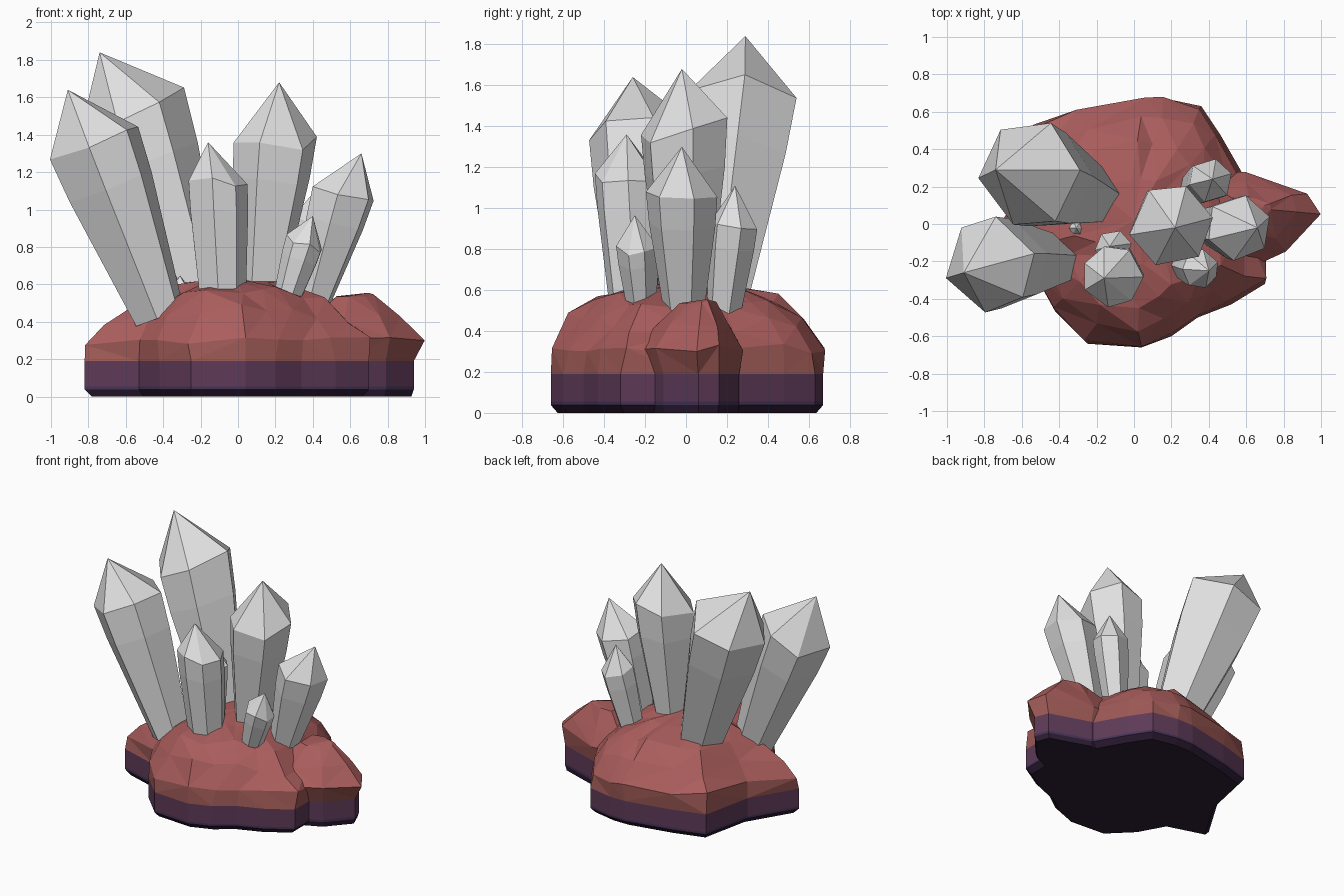
import bpy, bmesh, math, random
from mathutils import Vector

if "Cube" in bpy.data.objects:
    bpy.data.objects.remove(bpy.data.objects["Cube"])

def mat(name, rgb):
    m = bpy.data.materials.new(name)
    m.diffuse_color = (*rgb, 1)
    m.use_nodes = True
    m.node_tree.nodes["Principled BSDF"].inputs["Base Color"].default_value = m.diffuse_color
    return m

BASE_DARK = mat("near black violet", (0.026, 0.012, 0.034))
INDIGO = mat("indigo edge", (0.060, 0.032, 0.095))
PURPLE = mat("plum band", (0.110, 0.042, 0.095))
RED_LOW = mat("dull red rock", (0.33, 0.098, 0.090))
RED = mat("red rock", (0.40, 0.110, 0.108))
CRYSTAL = mat("pale grey crystal", (0.75, 0.75, 0.75))

def finish(name, bm, mats):
    bmesh.ops.recalc_face_normals(bm, faces=bm.faces)
    me = bpy.data.meshes.new(name)
    bm.to_mesh(me)
    bm.free()
    for m in mats:
        me.materials.append(m)
    ob = bpy.data.objects.new(name, me)
    bpy.context.collection.objects.link(ob)
    return ob

def skin(bm, rings, apex):
    """Bridge rings of vertices, cap the bottom, close the top at an apex."""
    n = len(rings[0])
    bm.faces.new(rings[0])
    for a, b in zip(rings, rings[1:]):
        for i in range(n):
            j = (i + 1) % n
            bm.faces.new((a[i], a[j], b[j], b[i]))
    for i in range(n):
        bm.faces.new((rings[-1][i], rings[-1][(i + 1) % n], apex))

def rock(name, outline, centre, levels, peak, jitter, seed, fall=0.0):
    """Stack scaled copies of an outline; levels are (height, scale).
    fall lowers the upper levels towards the left and right ends."""
    rnd = random.Random(seed)
    bm = bmesh.new()
    c = Vector(centre)
    rings = []
    for z, s in levels:
        ring = []
        for x, y in outline:
            p = c + (Vector((x, y)) - c) * s
            j = jitter * s if z > 0.25 else 0
            drop = fall * max(0, abs(p.x) - 0.25) if z > 0.4 else 0
            ring.append(bm.verts.new((p.x + rnd.uniform(-j, j) * 0.7,
                                      p.y + rnd.uniform(-j, j) * 0.7,
                                      z * (1 - drop) + rnd.uniform(-j, j))))
        rings.append(ring)
    skin(bm, rings, bm.verts.new(peak))
    # colour by height
    for f in bm.faces:
        z = f.calc_center_median().z
        f.material_index = 0 if z < 0.035 else 1 if z < 0.056 else 2 if z < 0.19 else 3 if z < 0.30 else 4
    bmesh.ops.triangulate(bm, faces=[f for f in bm.faces if f.material_index > 2])
    return finish(name, bm, [BASE_DARK, INDIGO, PURPLE, RED_LOW, RED])

# main rock mound
main_outline = [(-0.82, -0.18), (-0.53, -0.27), (-0.42, -0.47), (-0.25, -0.64), (0.04, -0.66),
                (0.20, -0.60), (0.34, -0.50), (0.52, -0.43), (0.70, -0.32), (0.70, 0.00),
                (0.58, 0.27), (0.46, 0.48), (0.36, 0.63), (0.17, 0.67), (0.04, 0.67),
                (-0.30, 0.60), (-0.54, 0.53), (-0.62, 0.15)]
rock("rock_mound", main_outline, (-0.03, 0.0),
     [(0, 0.95), (0.038, 1), (0.055, 1), (0.19, 1), (0.31, 0.98), (0.46, 0.85),
      (0.565, 0.66), (0.615, 0.36)], (0.0, 0.02, 0.64), 0.035, 5, 0.36)

# smaller lobe on the right
lobe_outline = [(0.35, -0.15), (0.55, -0.22), (0.79, -0.11), (0.94, 0.06), (0.90, 0.16),
                (0.60, 0.26), (0.36, 0.25)]
rock("rock_lobe", lobe_outline, (0.62, 0.08),
     [(0, 0.96), (0.038, 1), (0.055, 1), (0.19, 1), (0.32, 1.14), (0.42, 0.80),
      (0.54, 0.36)], (0.70, 0.10, 0.555), 0.018, 4)

def crystal(name, base, r0, shoulder, r1, tip, sides, turn, seed):
    """Slightly bulged prism widening from foot to shoulder, closed by a tip."""
    rnd = random.Random(seed)
    base, shoulder, tip = Vector(base), Vector(shoulder), Vector(tip)
    axis = (shoulder - base).normalized()
    u = axis.cross(Vector((0, 1, 0))).normalized()
    v = axis.cross(u)
    base = base - axis * 0.06          # sink the foot into the rock
    bm = bmesh.new()
    rings = [[], [], []]
    for i in range(sides):
        a = turn + math.tau * (i + rnd.uniform(-0.12, 0.12)) / sides
        d = u * math.cos(a) + v * math.sin(a)
        lift = axis * rnd.uniform(-0.25, 0.25) * r1
        rings[0].append(bm.verts.new(base + d * r0))
        rings[1].append(bm.verts.new(base.lerp(shoulder, 0.75) + d * (0.22 * r0 + 0.81 * r1) + lift * 0.5))
        rings[2].append(bm.verts.new(shoulder + d * r1 + lift))
    skin(bm, rings, bm.verts.new(tip))
    return finish(name, bm, [CRYSTAL])

# crystals: name, foot, foot radius, shoulder, shoulder radius, tip, sides, turn
for i, c in enumerate([
    ("crystal_left_front", (-0.44, -0.20, 0.48), 0.14, (-0.77, -0.215, 1.35), 0.26, (-0.91, -0.26, 1.64), 6, 0.3),
    ("crystal_left_back", (-0.22, 0.15, 0.52), 0.15, (-0.55, 0.27, 1.52), 0.29, (-0.74, 0.29, 1.84), 6, 0.1),
    ("crystal_front", (-0.09, -0.25, 0.60), 0.13, (-0.115, -0.28, 1.15), 0.165, (-0.16, -0.29, 1.36), 7, 0.5),
    ("crystal_front_companion", (-0.11, -0.13, 0.55), 0.07, (-0.11, -0.13, 1.0), 0.10, (-0.13, -0.12, 1.14), 6, 0.2),
    ("crystal_centre", (0.12, 0.0, 0.60), 0.12, (0.20, -0.01, 1.39), 0.225, (0.22, -0.02, 1.68), 6, 0.1),
    ("crystal_right", (0.40, -0.01, 0.52), 0.095, (0.56, -0.02, 1.08), 0.178, (0.66, -0.02, 1.30), 6, 0.4),
    ("crystal_small_front", (0.27, -0.22, 0.55), 0.07, (0.355, -0.24, 0.82), 0.105, (0.40, -0.25, 0.965), 7, 0.0),
    ("crystal_small_back", (0.33, 0.19, 0.54), 0.085, (0.41, 0.235, 0.93), 0.12, (0.42, 0.24, 1.11), 6, 0.3),
    ("crystal_tiny", (-0.30, -0.02, 0.50), 0.025, (-0.305, -0.02, 0.59), 0.042, (-0.31, -0.02, 0.645), 6, 0.0),
]):
    crystal(*c, seed=i + 11)
